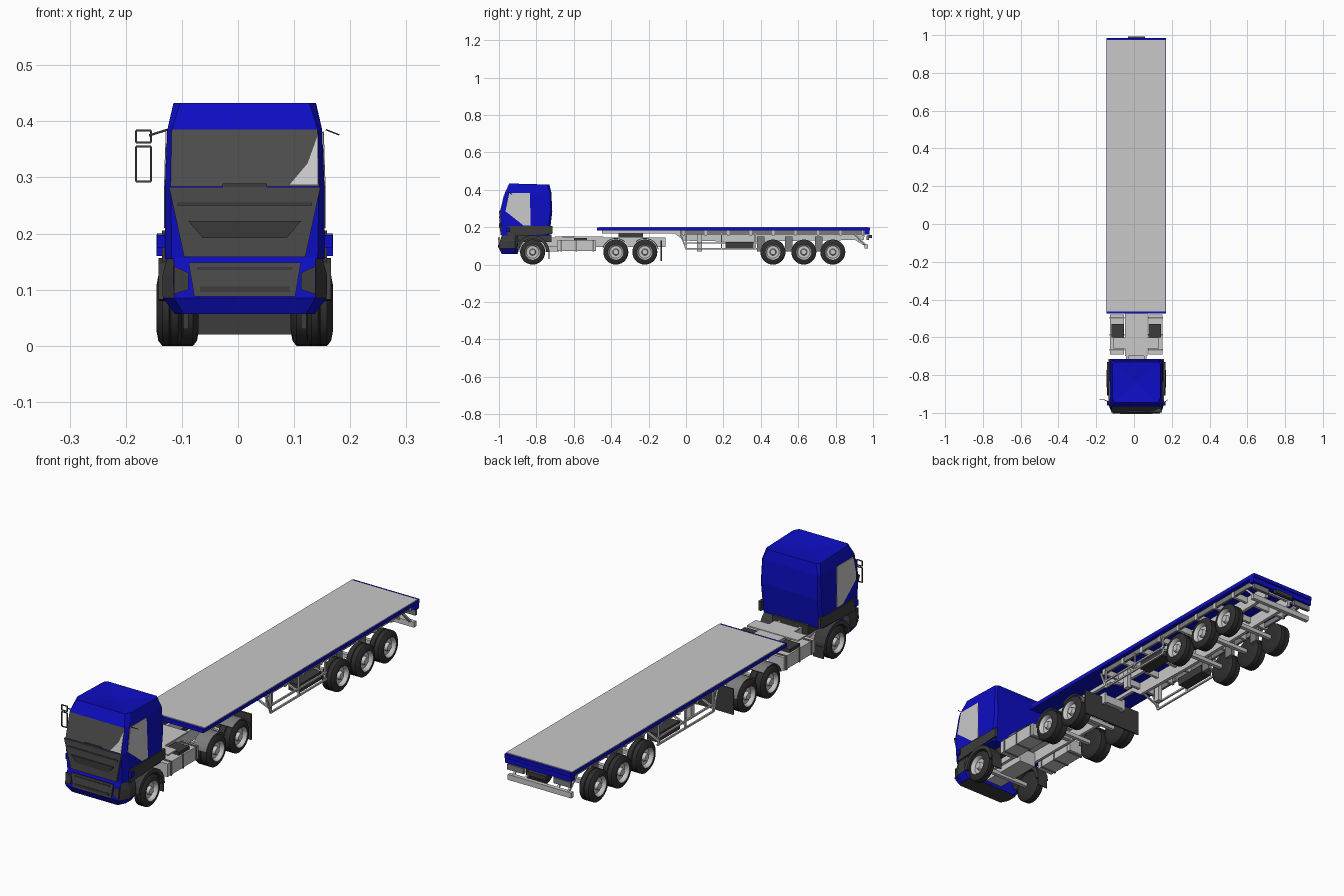
import bpy, bmesh, math
from mathutils import Vector

cube = bpy.data.objects.get("Cube")
if cube:
    bpy.data.objects.remove(cube)

CENTRE = 0.012  # body centreline


def material(name, colour):
    m = bpy.data.materials.new(name)
    m.use_nodes = True
    m.diffuse_color = (*colour, 1)
    bsdf = m.node_tree.nodes["Principled BSDF"]
    bsdf.inputs["Base Color"].default_value = (*colour, 1)
    bsdf.inputs["Roughness"].default_value = 0.6
    return m


BLUE = material("deep_blue", (0.004, 0.004, 0.55))
LIGHT = material("light_grey", (0.58, 0.58, 0.58))
MID = material("mid_grey", (0.2, 0.2, 0.2))
GLASS = material("tinted_glass", (0.075, 0.075, 0.075))
DARK = material("dark_plastic", (0.045, 0.045, 0.045))
TYRE = material("tyre_rubber", (0.028, 0.028, 0.028))


def prism(bm, points, vec):
    a = [bm.verts.new(p) for p in points]
    b = [bm.verts.new(Vector(p) + Vector(vec)) for p in points]
    bm.faces.new(a)
    bm.faces.new(b[::-1])
    n = len(a)
    for i in range(n):
        j = (i + 1) % n
        bm.faces.new((a[i], b[i], b[j], a[j]))


def box(bm, x0, x1, y0, y1, z0, z1):
    prism(bm, [(x0, y0, z0), (x1, y0, z0), (x1, y1, z0), (x0, y1, z0)], (0, 0, z1 - z0))


def rod(bm, a, b, r=0.003):
    a, b = Vector(a), Vector(b)
    u = (b - a).orthogonal().normalized()
    v = (b - a).normalized().cross(u)
    prism(bm, [a + u * r, a + v * r, a - u * r, a - v * r], b - a)


def side(bm, x0, x1, profile):
    prism(bm, [(x0, y, z) for y, z in profile], (x1 - x0, 0, 0))


def loft(bm, rings, caps=True):
    loops = [[bm.verts.new(p) for p in ring] for ring in rings]
    n = len(loops[0])
    for a, b in zip(loops, loops[1:]):
        for i in range(n):
            j = (i + 1) % n
            bm.faces.new((a[i], a[j], b[j], b[i]))
    if caps:
        bm.faces.new(loops[0][::-1])
        bm.faces.new(loops[-1])


def finish(bm, name, mats, mirror=False, rule=None, smooth=False):
    bmesh.ops.recalc_face_normals(bm, faces=bm.faces)
    bm.normal_update()
    for f in bm.faces:
        f.smooth = smooth
        if rule:
            f.material_index = rule(f.calc_center_median(), f.normal)
    if smooth:
        for e in bm.edges:
            e.smooth = e.calc_face_angle(0) < math.radians(35)
    me = bpy.data.meshes.new(name)
    bm.to_mesh(me)
    bm.free()
    for m in mats:
        me.materials.append(m)
    ob = bpy.data.objects.new(name, me)
    bpy.context.collection.objects.link(ob)
    ob.location.x = CENTRE
    if mirror:
        ob.modifiers.new("Mirror", 'MIRROR').use_mirror_merge = False
    return ob


def boxes(name, mat, *dims, mirror=False):
    bm = bmesh.new()
    for d in dims:
        box(bm, *d)
    return finish(bm, name, [mat], mirror)


def rods(name, mat, pairs, r=0.003, mirror=False):
    bm = bmesh.new()
    for a, b in pairs:
        rod(bm, a, b, r)
    return finish(bm, name, [mat], mirror)


def plate(name, mat, points, vec, mirror=False):
    bm = bmesh.new()
    prism(bm, points, vec)
    return finish(bm, name, [mat], mirror)


def section(z, front, rear, hw, c):
    half = [(c - hw, front), (hw - c, front), (hw, front + 2 * c), (hw, rear - c),
            (hw - c, rear), (c - hw, rear), (-hw, rear - c), (-hw, front + 2 * c)]
    return [(x, y, z) for x, y in half]


# Cab shell with a windscreen band
bm = bmesh.new()
loft(bm, [section(0.155, -0.985, -0.73, 0.142, 0.012), section(0.285, -0.992, -0.715, 0.142, 0.01),
          section(0.385, -0.968, -0.72, 0.138, 0.008), section(0.428, -0.945, -0.73, 0.127, 0.012)])
top = max(bm.faces, key=lambda f: f.calc_center_median().z)
mid = bmesh.ops.poke(bm, faces=[top])["verts"][0]
mid.co.z = 0.42
for v in bm.verts:
    if v.co.z > 0.425 and v.co.y < -0.9:
        v.co.z = 0.433
finish(bm, "cab_shell", [BLUE, GLASS],
       rule=lambda c, n: int(n.y < -0.9 and 0.285 < c.z < 0.385))

# Cab front: grille panel, recess, slats, pale windscreen corner
plate("grille_panel", GLASS, [(-0.135, -0.992, 0.283), (0.135, -0.992, 0.283),
      (0.108, -0.985, 0.158), (-0.108, -0.985, 0.158)], (0, -0.007, 0))
plate("grille_recess", DARK, [(-0.1, -0.996, 0.222), (0.1, -0.996, 0.222),
      (0.075, -0.994, 0.192), (-0.075, -0.994, 0.192)], (0, -0.004, 0))
boxes("grille_slats", DARK, (-0.12, 0.12, -1, -0.99, 0.25, 0.256),
      (-0.04, 0.04, -0.998, -0.985, 0.283, 0.289))
plate("windscreen_corner", LIGHT, [(0.08, -0.992, 0.287), (0.13, -0.992, 0.287),
      (0.13, -0.971, 0.375), (0.112, -0.981, 0.325)], (0, -0.002, 0))

# Cab sides
plate("side_window", LIGHT, [(0.142, -0.965, 0.285), (0.139, -0.945, 0.382), (0.139, -0.835, 0.382),
      (0.142, -0.83, 0.21), (0.142, -0.87, 0.21)], (0.002, 0, 0), mirror=True)
plate("door_sill", DARK, [(0.135, -0.955, 0.205), (0.135, -0.715, 0.205), (0.135, -0.715, 0.165),
      (0.135, -0.955, 0.15)], (0.012, 0, 0), mirror=True)
boxes("side_marker", BLUE, (0.14, 0.156, -0.96, -0.94, 0.175, 0.197), mirror=True)
boxes("cab_floor", DARK, (-0.085, 0.085, -0.96, -0.72, 0.12, 0.16))

# Bumper with its openings and lamps
bm = bmesh.new()
loft(bm, [section(0.057, -0.985, -0.9, 0.125, 0.016), section(0.085, -1.0, -0.895, 0.146, 0.02),
          section(0.125, -0.995, -0.895, 0.147, 0.02), section(0.157, -0.985, -0.9, 0.138, 0.012)])
finish(bm, "front_bumper", [BLUE, DARK],
       rule=lambda c, n: int(abs(n.x) > 0.3 and c.z > 0.085 or n.z < -0.9))
plate("bumper_grille", GLASS, [(-0.1, -0.997, 0.148), (0.1, -0.997, 0.148),
      (0.09, -0.997, 0.088), (-0.09, -0.997, 0.088)], (0, -0.006, 0))
boxes("bumper_slots", DARK, (-0.08, 0.08, -1.005, -0.998, 0.096, 0.106),
      (-0.085, 0.085, -1.005, -0.998, 0.135, 0.14))
plate("head_lamp", DARK, [(0.1, -0.996, 0.13), (0.126, -0.996, 0.142),
      (0.126, -1, 0.092), (0.1, -1, 0.1)], (0, -0.004, 0), mirror=True)

# Mirrors hang on one side, with a short arm on the other
loops = []
for low, high in ((0.293, 0.355), (0.362, 0.384)):
    c = [(-0.194, -0.93, low), (-0.167, -0.93, low), (-0.167, -0.93, high), (-0.194, -0.93, high)]
    loops += list(zip(c, c[1:] + c[:1]))
loops.append(((-0.138, -0.945, 0.385), (-0.17, -0.93, 0.375)))
rods("mirror_frames", DARK, loops, 0.0025)
rods("mirror_arm", DARK, [((0.145, -0.945, 0.385), (0.168, -0.93, 0.376))], 0.0015)


# Wheels: lathed tyre, rim and hub
def wheel(name, y, width, s):
    h = width / 2
    profile = [(-h, 0.0), (-h, 0.04), (-h + 0.003, 0.058), (-h + 0.01, 0.067), (-0.002, 0.067),
               (0.0, 0.064), (0.002, 0.067), (h - 0.01, 0.067), (h - 0.003, 0.058), (h, 0.042),
               (h - 0.003, 0.038), (h - 0.016, 0.033), (h - 0.016, 0.018), (h - 0.003, 0.014), (h - 0.003, 0.001)]
    bm = bmesh.new()
    rings = [[(x, r * math.cos(t * math.tau / 28), r * math.sin(t * math.tau / 28))
              for t in range(28)] for x, r in profile if r > 0]
    loft(bm, rings)

    def rule(c, n):
        r = math.hypot(c.y, c.z)
        if c.x > 0 and r < 0.0405:
            return 2 if 0.018 < r < 0.032 and n.x > 0.9 and c.x < h - 0.01 and r < 0.022 else 1
        return 0
    ob = finish(bm, name, [TYRE, LIGHT, DARK], rule=rule, smooth=True)
    ob.location = (CENTRE + s * (0.157 - h), y, 0.067)
    ob.rotation_euler.z = 0 if s > 0 else math.pi


axles = {"front": (-0.82, 0.048), "drive_1": (-0.375, 0.075), "drive_2": (-0.22, 0.075),
         "trailer_1": (0.465, 0.062), "trailer_2": (0.63, 0.062), "trailer_3": (0.785, 0.062)}
for label, (y, width) in axles.items():
    for s, word in ((-1, "right"), (1, "left")):
        wheel(f"{label}_wheel_{word}", y, width, s)
    rods(f"{label}_axle", LIGHT, [((-0.12, y, 0.067), (0.12, y, 0.067))], 0.012)


# Wheel arches
def arch(name, y, mat, r0, r1, x0, x1, start, end):
    angles = [math.radians(start + (end - start) * i / 10) for i in range(11)]
    outline = [(y + r1 * math.cos(a), 0.067 + r1 * math.sin(a)) for a in angles]
    outline += [(y + r0 * math.cos(a), 0.067 + r0 * math.sin(a)) for a in angles[::-1]]
    bm = bmesh.new()
    side(bm, x0, x1, outline)
    finish(bm, name, [mat], mirror=True)


arch("front_arch", -0.82, DARK, 0.073, 0.09, 0.1, 0.154, 0, 170)
arch("drive_arch_1", -0.375, MID, 0.071, 0.075, 0.085, 0.15, 50, 165)
arch("drive_arch_2", -0.22, MID, 0.071, 0.075, 0.085, 0.15, 10, 130)
boxes("front_mudflap", DARK, (0.1, 0.15, -0.735, -0.73, 0.03, 0.08), mirror=True)
boxes("rear_mudflap", DARK, (-0.145, 0.145, -0.135, -0.129, 0.02, 0.13))

# Tractor chassis, tanks and catwalk
boxes("tractor_rail", LIGHT, (0.042, 0.055, -0.95, -0.11, 0.095, 0.145), mirror=True)
boxes("tractor_crossmembers", LIGHT,
      *[(-0.045, 0.045, y, y + 0.02, 0.1, 0.135) for y in (-0.92, -0.7, -0.47, -0.3, -0.13)])
boxes("engine_block", LIGHT, (-0.04, 0.04, -0.9, -0.68, 0.07, 0.13))
boxes("fuel_tank", LIGHT, (0.065, 0.138, -0.69, -0.48, 0.072, 0.128), mirror=True)
boxes("tank_straps", MID, *[(0.063, 0.141, y, y + 0.008, 0.07, 0.131)
      for y in (-0.67, -0.59, -0.5)], mirror=True)
boxes("catwalk", LIGHT, (-0.06, 0.06, -0.7, -0.44, 0.144, 0.15),
      (-0.12, 0.12, -0.66, -0.6, 0.146, 0.152))
boxes("battery_box", DARK, (0.065, 0.13, -0.6, -0.53, 0.128, 0.142), mirror=True)
boxes("coupling_plate", DARK, (-0.05, 0.05, -0.36, -0.23, 0.145, 0.166))

# Trailer deck
boxes("deck_frame", BLUE, (-0.157, 0.157, -0.475, 0.985, 0.182, 0.198))
boxes("deck_floor", LIGHT, (-0.156, 0.156, -0.464, 0.974, 0.197, 0.201))
boxes("rear_valance", BLUE, (-0.157, 0.157, 0.955, 0.98, 0.16, 0.184))

# Trailer chassis
bm = bmesh.new()
side(bm, 0.052, 0.066, [(-0.45, 0.184), (-0.45, 0.166), (-0.06, 0.166), (-0.01, 0.128),
                        (0.3, 0.122), (0.95, 0.132), (0.96, 0.184)])
finish(bm, "trailer_rail", [LIGHT], mirror=True)
boxes("trailer_crossmembers", LIGHT,
      *[(-0.14, 0.14, y / 100, y / 100 + 0.012, 0.155, 0.183) for y in range(-2, 96, 12)])
boxes("side_beam", MID, (0.128, 0.138, -0.03, 0.95, 0.16, 0.183), mirror=True)
boxes("suspension_hanger", MID, *[(0.066, 0.082, y, y + 0.04, 0.07, 0.15)
      for y in (0.38, 0.53, 0.69)], mirror=True)
boxes("tool_box", DARK, (0.08, 0.13, 0.21, 0.36, 0.085, 0.12), mirror=True)

# Side guards
X = 0.142
guard = [((X, 0.0, 0.085), (X, 0.38, 0.085)), ((X, 0.0, 0.115), (X, 0.38, 0.115)),
         ((X, 0.0, 0.085), (X, -0.03, 0.165))]
for y in (0.0, 0.19, 0.37):
    guard += [((X, y, 0.082), (X, y, 0.165)), ((X, y, 0.1), (0.06, y, 0.135))]
rods("side_guard", LIGHT, guard, 0.005, mirror=True)
boxes("landing_leg", LIGHT, (0.075, 0.095, 0.06, 0.085, 0.07, 0.16), mirror=True)

# Rear bumper and spare coupling
boxes("rear_bumper", LIGHT, (-0.15, 0.15, 0.955, 0.972, 0.085, 0.108))
rods("bumper_brace", LIGHT, [((0.08, 0.965, 0.1), (0.06, 0.88, 0.15)),
                             ((0.13, 0.965, 0.1), (0.13, 0.9, 0.165))], 0.006, mirror=True)
boxes("lamp_board", MID, (0.07, 0.15, 0.965, 0.978, 0.132, 0.155), mirror=True)
rods("rear_coupling", DARK, [((-0.045, 0.985, 0.15), (0.045, 0.985, 0.15))], 0.012)
